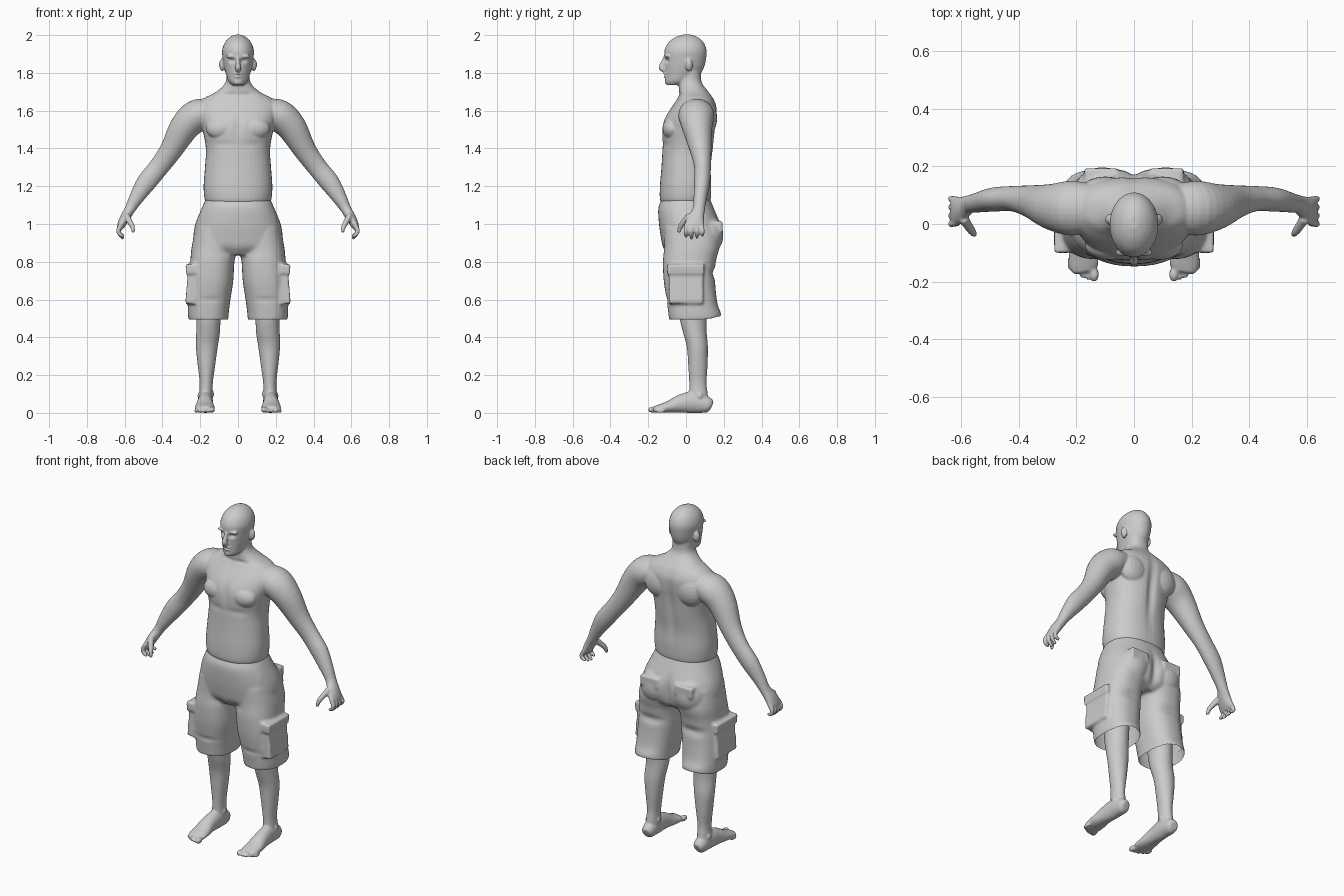
import bpy, bmesh, math
from mathutils import Vector, Matrix

skin = bpy.data.materials.new("plain_grey")
skin.diffuse_color = (0.6, 0.6, 0.6, 1)
X, Y, Z = Vector((1, 0, 0)), Vector((0, 1, 0)), Vector((0, 0, 1))


def spline(keys, steps=4):
    """Smooth interpolation through tuples of any length."""
    out = []
    for i in range(len(keys) - 1):
        p0, p1 = keys[max(i - 1, 0)], keys[i]
        p2, p3 = keys[i + 1], keys[min(i + 2, len(keys) - 1)]
        for s in range(steps):
            t = s / steps
            out.append([0.5 * (2 * b + (c - a) * t + (2 * a - 5 * b + 4 * c - d) * t * t
                               + (3 * b - a - 3 * c + d) * t ** 3)
                        for a, b, c, d in zip(p0, p1, p2, p3)])
    return out + [list(keys[-1])]


def loft(bm, keys, side=1, flat=False, ref=Y, power=2.0, n=28):
    """Closed tube through rings (x, y, z, half width, half depth)."""
    pts = spline(keys)
    rings = []
    for i, (x, y, z, a, b) in enumerate(pts):
        a, b = max(a, 0.003), max(b, 0.003)
        if flat:
            u, v = X, Y
        else:
            t = Vector(pts[min(i + 1, len(pts) - 1)][:3]) - Vector(pts[max(i - 1, 0)][:3])
            t.normalize()
            v = (ref - t * t.dot(ref)).normalized()
            u = v.cross(t)
        ring = []
        for k in range(n):
            c, s = math.cos(math.tau * k / n), math.sin(math.tau * k / n)
            e = 2 / power
            p = Vector((x, y, z)) + u * (a * math.copysign(abs(c) ** e, c)) \
                + v * (b * math.copysign(abs(s) ** e, s))
            p.x *= side
            ring.append(bm.verts.new(p))
        rings.append(ring)
    for r, q in zip(rings, rings[1:]):
        for k in range(n):
            bm.faces.new((r[k], r[(k + 1) % n], q[(k + 1) % n], q[k]))
    bm.faces.new(rings[0])
    bm.faces.new(rings[-1])


def stack(keys):
    """Horizontal rings from (z, front y, back y, half width)."""
    return [(0, (f + b) / 2, z, a, (b - f) / 2) for z, f, b, a in keys]


def blob(bm, pos, size, side=1):
    m = Matrix.Translation((pos[0] * side, pos[1], pos[2])) @ Matrix.Diagonal((*size, 1))
    bmesh.ops.create_uvsphere(bm, u_segments=20, v_segments=12, radius=1, matrix=m)


def box(bm, pos, size, side=1, tilt=0.0):
    m = (Matrix.Translation((pos[0] * side, pos[1], pos[2])) @ Matrix.Rotation(tilt * side, 4, 'Y')
         @ Matrix.Diagonal((*size, 1)))
    bmesh.ops.create_cube(bm, size=2, matrix=m)


def fuse(bm, name, voxel, smooth, dents=()):
    """Merge overlapping forms into one skin, then push soft dents into it."""
    bmesh.ops.recalc_face_normals(bm, faces=bm.faces)
    me = bpy.data.meshes.new(name)
    bm.to_mesh(me)
    bm.free()
    ob = bpy.data.objects.new(name, me)
    bpy.context.collection.objects.link(ob)
    r = ob.modifiers.new("fuse", 'REMESH')
    r.mode, r.voxel_size = 'VOXEL', voxel
    s = ob.modifiers.new("soften", 'SMOOTH')
    s.factor, s.iterations = 0.5, smooth
    dg = bpy.context.evaluated_depsgraph_get()
    new = bpy.data.meshes.new_from_object(ob.evaluated_get(dg))
    ob.modifiers.clear()
    ob.data = new
    for v in new.vertices:
        p = v.co.copy()
        for c, size, push in dents:
            q = Vector((abs(p.x) - c[0], p.y - c[1], p.z - c[2]))
            d = sum((q[i] / size[i]) ** 2 for i in range(3))
            if d < 6:
                v.co += Vector((math.copysign(push[0], p.x), push[1], push[2])) * math.exp(-d)
        v.co.z = max(v.co.z, 0)
    new.materials.clear()
    new.materials.append(skin)
    new.polygons.foreach_set("use_smooth", [True] * len(new.polygons))
    new.update()
    return ob


# Upper body: torso, neck, head, arms and hands
bm = bmesh.new()
loft(bm, stack([(1.10, -.115, .11, .15), (1.125, -.137, .13, .175), (1.2, -.138, .135, .182),
                (1.3, -.13, .133, .175), (1.4, -.125, .145, .17), (1.5, -.127, .155, .188),
                (1.56, -.112, .162, .205), (1.62, -.075, .162, .215), (1.665, -.045, .145, .18),
                (1.7, -.037, .12, .115), (1.75, -.04, .083, .066), (1.82, -.04, .08, .062)]),
     flat=True, power=2.25, n=40)
loft(bm, stack([(1.735, -.1, -.03, .03), (1.755, -.11, .03, .05), (1.79, -.111, .072, .063),
                (1.83, -.112, .096, .074), (1.88, -.114, .107, .082), (1.92, -.114, .109, .084),
                (1.96, -.094, .094, .07), (1.988, -.058, .064, .044), (2.002, -.018, .028, .016)]),
     flat=True, n=36)
blob(bm, (0, -.092, 1.753), (.027, .02, .019))                       # chin
blob(bm, (0, -.106, 1.795), (.025, .014, .007))                      # upper lip
blob(bm, (0, -.106, 1.781), (.022, .013, .007))                      # lower lip
loft(bm, [(0, -.108, 1.885, .010, .01), (0, -.12, 1.855, .011, .014),
          (0, -.129, 1.828, .016, .016), (0, -.115, 1.813, .014, .012)], n=16)   # nose
for s in (1, -1):
    blob(bm, (.032, -.099, 1.887), (.034, .015, .009), s)            # brow
    blob(bm, (.084, .016, 1.842), (.013, .02, .034), s)              # ear
    blob(bm, (.085, -.075, 1.505), (.085, .05, .06), s)              # chest
    blob(bm, (.1, .11, 1.56), (.09, .055, .09), s)                   # shoulder blade
    loft(bm, [(.15, .055, 1.595, .07, .085), (.22, .055, 1.573, .085, .095),
              (.285, .06, 1.51, .078, .08), (.355, .078, 1.39, .06, .057),
              (.42, .088, 1.3, .053, .044), (.485, .085, 1.22, .052, .042),
              (.54, .075, 1.135, .038, .035), (.572, .068, 1.078, .028, .032),
              (.6, .052, 1.03, .026, .044), (.62, .044, .99, .02, .053),
              (.626, .044, .97, .012, .046)], s)                     # arm and palm
    for y, tip in ((.087, .945), (.058, .93), (.029, .926), (0, .938)):
        loft(bm, [(.618, y * .9 + .004, 1.0, .012, .012), (.634, y, .968, .0115, .0115),
                  (.628, y, .948, .011, .011), (.606, y, tip - .004, .008, .008)], s, n=12)
    loft(bm, [(.592, .02, 1.045, .018, .018), (.572, -.012, 1.01, .015, .016),
              (.559, -.03, .985, .013, .013), (.553, -.037, .955, .008, .008)], s, n=12)
fuse(bm, "upper_body", .0055, 3, [
    ((.031, -.112, 1.865), (.018, .03, .011), (0, .013, 0)),         # eye sockets
    ((0, -.12, 1.788), (.024, .02, .003), (0, .005, 0)),             # mouth line
    ((.055, -.1, 1.8), (.02, .03, .03), (-.003, .005, 0)),           # cheeks
    ((0, -.13, 1.52), (.02, .04, .07), (0, .008, 0)),                # breastbone
    ((.09, -.13, 1.42), (.08, .05, .02), (0, .005, 0)),              # under chest
    ((0, .15, 1.45), (.025, .06, .17), (0, -.014, 0)),               # spine
    ((.05, -.05, 1.685), (.05, .03, .012), (0, .008, 0)),            # above collarbone
    ((.092, .015, 1.845), (.012, .008, .016), (-.006, 0, 0))])       # ear hollow

# Cargo shorts: hips, trouser legs and pockets
bm = bmesh.new()
loft(bm, stack([(1.15, -.122, .12, .163), (1.125, -.132, .13, .174), (1.08, -.147, .15, .194),
                (1.0, -.143, .183, .226), (.93, -.133, .188, .237), (.87, -.12, .17, .23),
                (.835, -.09, .13, .2)]), flat=True, power=2.3, n=40)
for s in (1, -1):
    loft(bm, [(.115, .025, .98, .11, .14), (.125, .03, .88, .12, .146), (.136, .018, .8, .117, .14),
              (.143, .018, .7, .118, .136), (.152, .03, .6, .112, .133), (.157, .04, .53, .108, .134),
              (.157, .045, .49, .105, .134)], s, flat=True, power=2.4, n=36)
    box(bm, (.245, 0, .672), (.026, .09, .095), s, -.08)             # cargo pocket
    box(bm, (.25, -.002, .762), (.026, .098, .026), s, .1)           # cargo flap
    box(bm, (.115, .165, .985), (.058, .028, .03), s)                # rear flap
    blob(bm, (.11, .12, .94), (.095, .078, .1), s)                   # seat
shorts = fuse(bm, "cargo_shorts", .008, 4, [
    ((0, .19, .93), (.025, .06, .1), (0, -.02, 0)),                  # seat crease
    ((.05, -.13, .85), (.05, .06, .03), (0, .008, 0)),               # crotch fold
    ((.19, -.1, 1.03), (.012, .05, .05), (-.006, .006, 0)),          # front pocket slit
    ((.14, -.115, .6), (.07, .04, .014), (0, .005, 0)),              # knee fold
    ((.14, .17, .74), (.1, .05, .025), (0, -.014, 0)),               # back of knee fold
    ((.15, .19, .5), (.2, .06, .05), (0, .008, .02))])               # raised back hem

# Open the hems and the waist
bm = bmesh.new()
bm.from_mesh(shorts.data)
gone = [f for f in bm.faces
        if (f.calc_center_median().z < .56 and f.normal.z < -.6)
        or (f.calc_center_median().z > 1.12 and f.normal.z > .85)]
bmesh.ops.delete(bm, geom=gone, context='FACES')
bm.to_mesh(shorts.data)
bm.free()

# Lower legs with bare feet
for s, name in ((1, "left_leg"), (-1, "right_leg")):
    bm = bmesh.new()
    loft(bm, [(.15, .03, .66, .072, .08), (.156, .038, .5, .064, .071), (.158, .046, .43, .063, .063),
              (.165, .06, .35, .058, .056), (.167, .063, .25, .046, .051), (.168, .063, .16, .035, .046),
              (.17, .066, .1, .036, .049), (.172, .07, .04, .038, .05)], s, flat=True)
    loft(bm, [(.17, .136, .035, .022, .024), (.171, .115, .042, .036, .042), (.172, .04, .056, .04, .057),
              (.175, -.03, .048, .043, .048), (.176, -.09, .032, .051, .032),
              (.174, -.14, .023, .051, .022), (.17, -.165, .018, .042, .017)], s, ref=Z)
    for k in range(5):                                               # toes
        r = .017 if k == 0 else .012 - .0006 * k
        blob(bm, (.138 + .021 * k, -.175 + .0022 * k * k + (.003 if k else 0), r), (r * .95, .026, r), s)
    blob(bm, (.138, .065, .1), (.012, .016, .018), s)                # inner ankle
    blob(bm, (.203, .072, .09), (.012, .016, .018), s)               # outer ankle
    fuse(bm, name, .006, 3)
